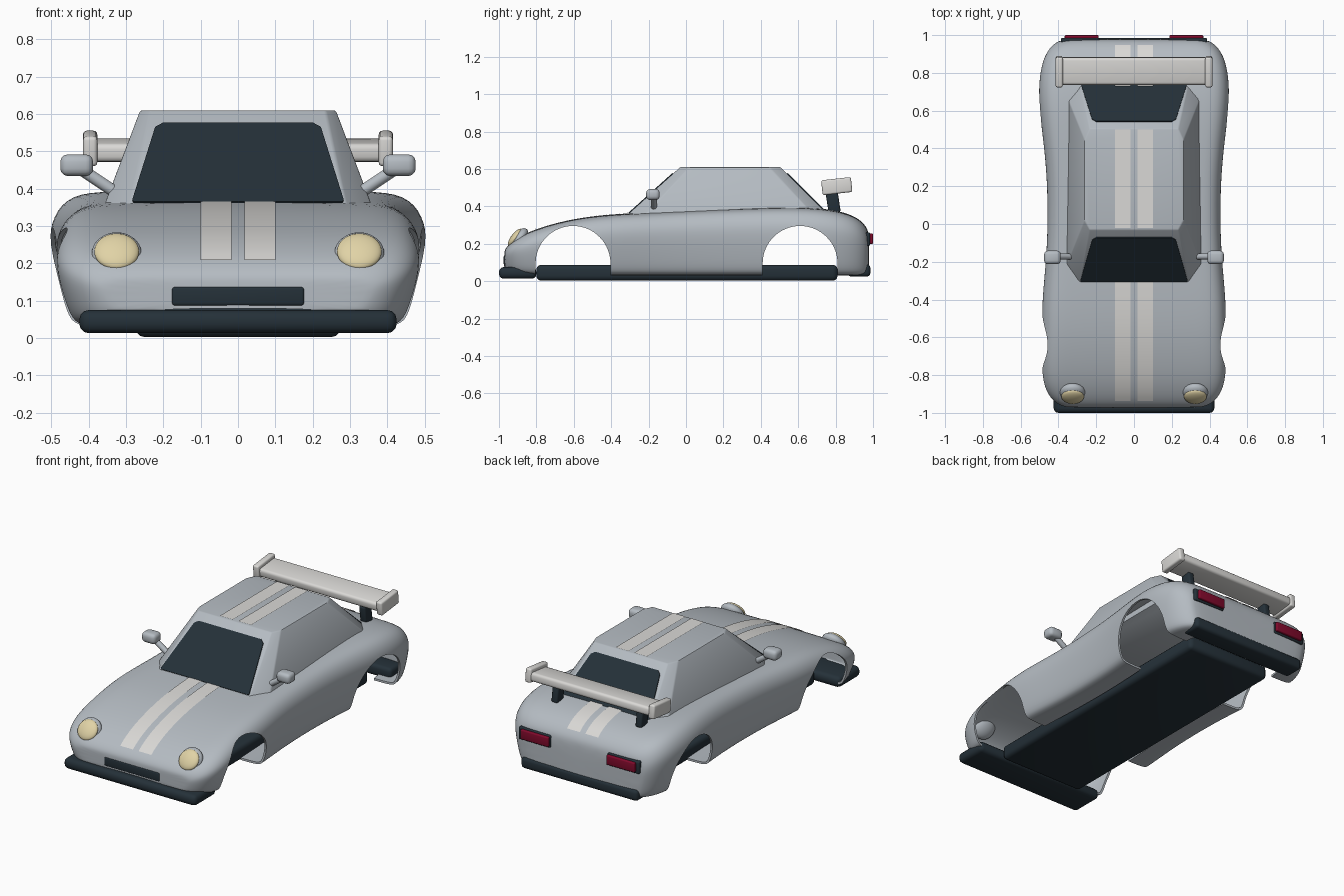
import bpy, bmesh, math
from mathutils import Vector
from mathutils.bvhtree import BVHTree

if "Cube" in bpy.data.objects:
    bpy.data.objects.remove(bpy.data.objects["Cube"])


def material(name, rgb):
    m = bpy.data.materials.new(name)
    m.use_nodes = True
    m.diffuse_color = (*rgb, 1)
    m.node_tree.nodes["Principled BSDF"].inputs["Base Color"].default_value = (*rgb, 1)
    return m


SILVER = material("silver paint", (0.46, 0.50, 0.54))
WHITE = material("off white", (0.70, 0.69, 0.67))
DARK = material("dark trim", (0.018, 0.030, 0.040))
CREAM = material("cream lens", (0.75, 0.65, 0.38))
RED = material("red lens", (0.22, 0.003, 0.025))


def activate(ob):
    bpy.ops.object.select_all(action='DESELECT')
    ob.select_set(True)
    bpy.context.view_layer.objects.active = ob


def apply_all(ob):
    activate(ob)
    for name in [m.name for m in ob.modifiers]:
        bpy.ops.object.modifier_apply(modifier=name)


def finish(ob, angle=40):
    activate(ob)
    bpy.ops.object.shade_smooth_by_angle(angle=math.radians(angle))
    return ob


def mesh_object(name, verts, faces, mat):
    me = bpy.data.meshes.new(name)
    me.from_pydata(verts, [], faces)
    bm = bmesh.new()
    bm.from_mesh(me)
    bmesh.ops.recalc_face_normals(bm, faces=bm.faces)
    bm.to_mesh(me)
    bm.free()
    ob = bpy.data.objects.new(name, me)
    bpy.context.collection.objects.link(ob)
    me.materials.append(mat)
    return ob


def bevel(ob, width, segments=3):
    b = ob.modifiers.new("bevel", 'BEVEL')
    b.width, b.segments = width, segments
    apply_all(ob)


def box(name, centre, size, mat, radius=0.01, tilt=0):
    bpy.ops.mesh.primitive_cube_add(size=1, location=centre, rotation=(tilt, 0, 0))
    ob = bpy.context.object
    ob.name = name
    ob.scale = size
    bpy.ops.object.transform_apply(location=False, rotation=False, scale=True)
    ob.data.materials.append(mat)
    bevel(ob, radius)
    return finish(ob)


def disc(name, centre, scale, tilt, mat):
    bpy.ops.mesh.primitive_uv_sphere_add(segments=32, ring_count=16, location=centre,
                                         rotation=(tilt, 0, 0))
    ob = bpy.context.object
    ob.name = name
    ob.scale = scale
    ob.data.materials.append(mat)
    return finish(ob, 60)


def loft(name, rings, mat, closed=True, caps=True):
    n = len(rings[0])
    verts = [p for r in rings for p in r]
    faces = [(i * n + j, i * n + (j + 1) % n, (i + 1) * n + (j + 1) % n, (i + 1) * n + j)
             for i in range(len(rings) - 1) for j in range(n if closed else n - 1)]
    if caps:
        faces += [tuple(range(n)), tuple(range((len(rings) - 1) * n, len(rings) * n))]
    return mesh_object(name, verts, faces, mat)


# Body shell: stations of (y, half width, bottom, top), open underneath
stations = [(-.972, .33, .08, .150), (-.968, .37, .07, .170), (-.945, .42, .055, .200),
            (-.89, .465, .04, .238), (-.79, .49, .03, .284), (-.6, .485, .03, .334),
            (-.4, .488, .03, .357), (-.15, .458, .03, .368), (.2, .455, .03, .384),
            (.45, .48, .03, .393), (.65, .507, .03, .395), (.82, .498, .03, .376),
            (.92, .46, .03, .338), (.965, .41, .035, .29), (.98, .37, .05, .25)]
half = [(.62, 0), (.86, 0), (.92, .06), (.965, .3), (1.01, .64), (.99, .82),
        (.9, .98), (.7, 1), (.35, 1.005)]
section = half + [(0, 1.005)] + [(-u, t) for u, t in reversed(half)]
rings = [[(u * w, y, b + t * (h - b)) for u, t in section] for y, w, b, h in stations]
body = loft("body", rings, SILVER, closed=False)
body.modifiers.new("smooth", 'SUBSURF').levels = 2
apply_all(body)
body_tree = BVHTree.FromObject(body, bpy.context.evaluated_depsgraph_get())
shell = body.modifiers.new("shell", 'SOLIDIFY')
shell.thickness, shell.offset = .012, -1
apply_all(body)

# Wheel arches cut through both sides
for y in (-.604, .61):
    arch = [(y + .2 * math.cos(a), .095 + .2 * math.sin(a))
            for a in (math.pi * i / 32 for i in range(33))]
    arch += [(y - .2, -.1), (y + .2, -.1)]
    cutter = loft("arch_cutter", [[(x, *p) for p in arch] for x in (-.7, .7)], DARK)
    cutter.hide_render = True
    cut = body.modifiers.new("arch", 'BOOLEAN')
    cut.operation, cut.solver, cut.object = 'DIFFERENCE', 'EXACT', cutter
    apply_all(body)
    bpy.data.objects.remove(cutter)
while len(body.data.materials) > 1:
    body.data.materials.pop()
finish(body)


# Cabin with sloped ends and chamfered corners
def cabin_ring(z, front, back, inner, outer, cf, cb):
    side = [(inner, front), (outer, front + cf), (outer, back - cb), (inner, back)]
    return [(x, y, z) for x, y in side] + [(-x, y, z) for x, y in reversed(side)]


cabin = loft("cabin", [cabin_ring(.33, -.34, .785, .295, .368, .1, .08),
                       cabin_ring(.61, -.03, .505, .235, .262, .05, .06)], SILVER)
bevel(cabin, .006, 2)
finish(cabin, 30)
cabin_tree = BVHTree.FromObject(cabin, bpy.context.evaluated_depsgraph_get())


# Window plates lying on the sloped ends
def window(name, edge, run, sign):
    out = Vector((0, sign * .28, abs(run))).normalized()
    outline = [(.283, .368), (.28, .362), (-.28, .362), (-.283, .368),
               (-.222, .562), (-.2, .574), (.2, .574), (.222, .562)]
    pts = [Vector((x, edge + sign * (.61 - z) / .28 * abs(run), z)) for x, z in outline]
    ob = loft(name, [[p + out * d for p in pts] for d in (-.003, .005)], DARK)
    return finish(ob, 30)


window("windshield", -.03, .31, -1)
window("rear_window", .505, .28, 1)


# Twin stripes draped on the surface below them
def stripe(name, tree, x0, x1, y0, y1, steps):
    rows = []
    for i in range(steps + 1):
        y = y0 + (y1 - y0) * i / steps
        row = []
        for j in range(5):
            x = x0 + (x1 - x0) * j / 4
            hit = tree.ray_cast(Vector((x, y, 2)), Vector((0, 0, -1)))
            row.append(hit[0] + hit[1] * (.004 if hit[1].z > 0 else -.004))
        rows.append(row)
    finish(loft(name, rows, WHITE, closed=False, caps=False))


for side, s in (("left", 1), ("right", -1)):
    xs = sorted((s * .018, s * .1))
    stripe(side + "_hood_stripe", body_tree, *xs, -.935, -.29, 30)
    stripe(side + "_roof_stripe", cabin_tree, *xs, -.022, .5, 4)
    stripe(side + "_tail_stripe", body_tree, *xs, .72, .945, 14)

    # Headlights
    disc(side + "_headlight_housing", (s * .325, -.892, .226), (.067, .066, .036), .93, SILVER)
    disc(side + "_headlight_lens", (s * .325, -.914, .232), (.06, .058, .022), .93, CREAM)

    # Tail lights
    box(side + "_tail_light_housing", (s * .285, .965, .225), (.205, .04, .072), DARK, .008)
    box(side + "_tail_light", (s * .277, .985, .227), (.18, .03, .056), RED, .006)

    # Mirrors
    box(side + "_mirror", (s * .432, -.177, .463), (.088, .072, .058), SILVER, .02)
    a, b = Vector((s * .32, -.172, .385)), Vector((s * .425, -.172, .455))
    bpy.ops.mesh.primitive_cylinder_add(vertices=16, radius=.016, depth=(b - a).length,
                                        location=(a + b) / 2)
    arm = bpy.context.object
    arm.name = side + "_mirror_arm"
    arm.rotation_euler = (b - a).to_track_quat('Z', 'Y').to_euler()
    arm.data.materials.append(SILVER)
    finish(arm)

    # Wing supports and end plates
    box(side + "_wing_post", (s * .27, .787, .42), (.04, .065, .11), DARK, .01, .15)
    box(side + "_wing_end_plate", (s * .396, .806, .508), (.038, .16, .08), WHITE, .01, .11)

box("wing_blade", (0, .81, .503), (.78, .145, .05), WHITE, .015, .11)

# Dark lower trim
box("front_splitter", (0, -.9, .044), (.85, .2, .062), DARK, .025)
box("rear_bumper", (0, .925, .057), (.75, .122, .066), DARK, .02)
box("floor_pan", (0, .005, .045), (.55, 1.61, .085), DARK, .025)
box("grille", (0, -.955, .112), (.356, .04, .052), DARK, .008)
